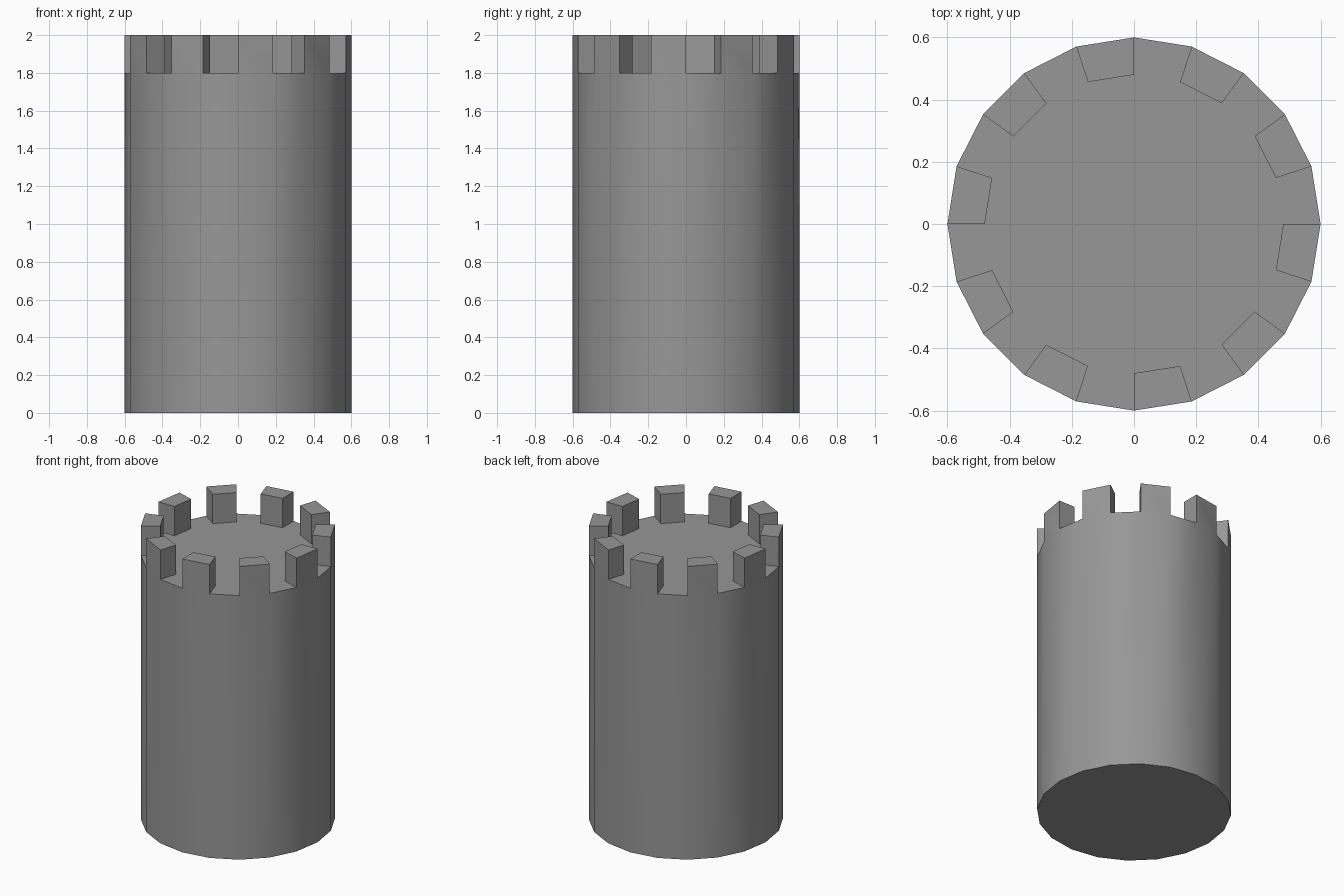
import bpy, bmesh
from math import cos, sin, radians

if "Cube" in bpy.data.objects:
    bpy.data.objects.remove(bpy.data.objects["Cube"])

SIDES, R_OUT, R_IN = 20, 0.6, 0.48
H_WALL, H_TOP = 1.8, 2.0


def ring(bm, r, z):
    return [bm.verts.new((r * cos(radians(18 * i)), r * sin(radians(18 * i)), z))
            for i in range(SIDES)]


bm = bmesh.new()

# Tower body: 20-sided wall with flat base and roof deck
base = ring(bm, R_OUT, 0)
rim = ring(bm, R_OUT, H_WALL)
inner = ring(bm, R_IN, H_WALL)
bm.faces.new(base[::-1])
bm.faces.new(inner)
rim_faces = []
for i in range(SIDES):
    j = (i + 1) % SIDES
    bm.faces.new((base[i], base[j], rim[j], rim[i]))
    rim_faces.append(bm.faces.new((rim[i], rim[j], inner[j], inner[i])))

# Battlements: raise every second rim segment
res = bmesh.ops.extrude_discrete_faces(bm, faces=rim_faces[1::2])
for top in res["faces"]:
    for v in top.verts:
        v.co.z = H_TOP
bmesh.ops.remove_doubles(bm, verts=bm.verts, dist=1e-5)
bmesh.ops.recalc_face_normals(bm, faces=bm.faces)

mesh = bpy.data.meshes.new("castle_tower")
bm.to_mesh(mesh)
bm.free()
tower = bpy.data.objects.new("castle_tower", mesh)
bpy.context.collection.objects.link(tower)

# Dark stone colour, round wall shaded smooth
stone = bpy.data.materials.new("dark_stone")
stone.diffuse_color = (0.31, 0.31, 0.31, 1)
stone.use_nodes = True
stone.node_tree.nodes["Principled BSDF"].inputs["Base Color"].default_value = stone.diffuse_color
mesh.materials.append(stone)
bpy.context.view_layer.objects.active = tower
tower.select_set(True)
bpy.ops.object.shade_smooth_by_angle(angle=radians(30))
